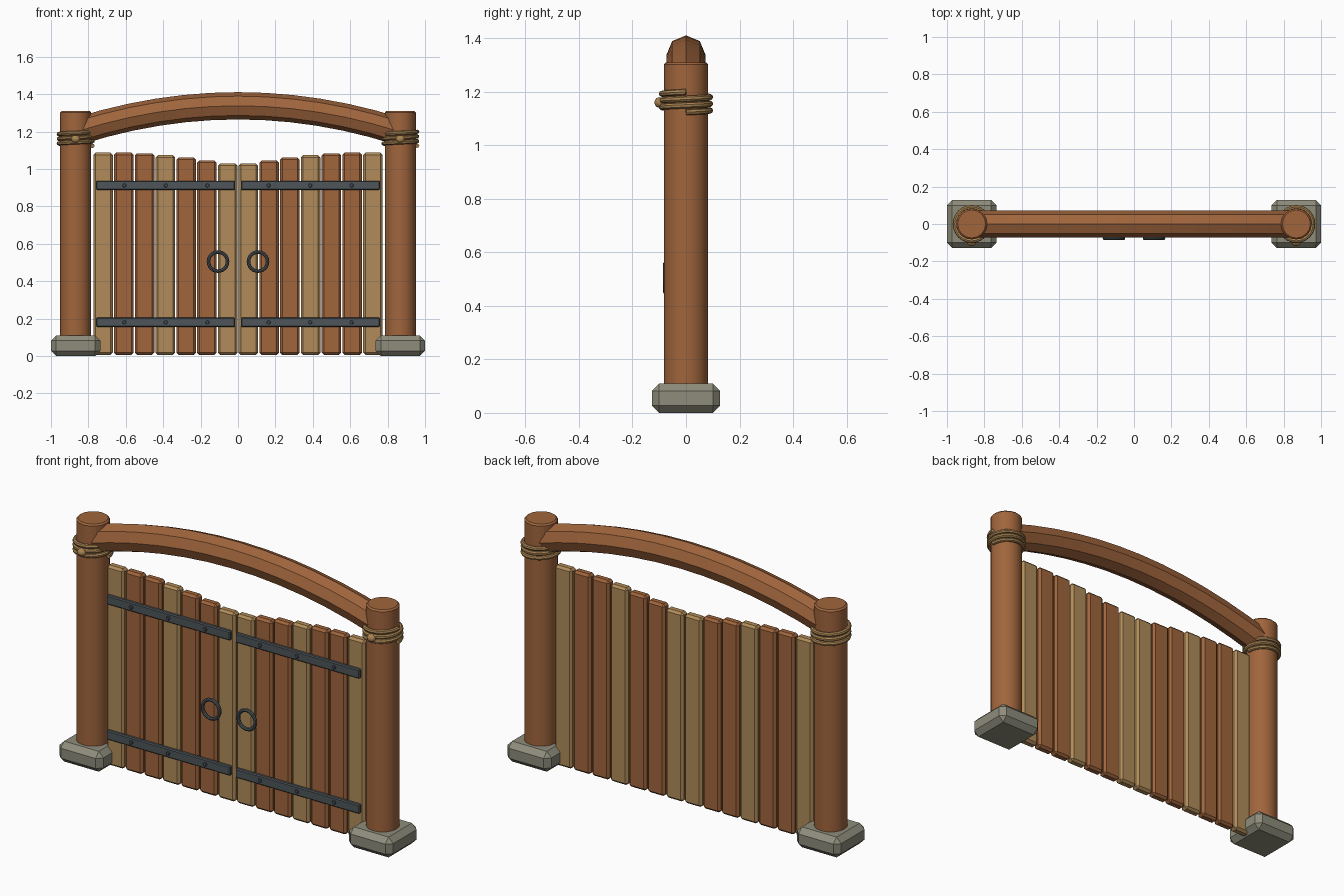
import bpy
import math

cube = bpy.data.objects.get("Cube")
if cube:
    bpy.data.objects.remove(cube, do_unlink=True)


def material(name, rgb):
    m = bpy.data.materials.new(name)
    m.use_nodes = True
    m.diffuse_color = (*rgb, 1)
    m.node_tree.nodes["Principled BSDF"].inputs["Base Color"].default_value = (*rgb, 1)
    return m


brown = material("brown wood", (0.352, 0.13, 0.046))
tan = material("tan wood", (0.44, 0.26, 0.1))
rope_tan = material("rope", (0.4, 0.23, 0.085))
iron = material("dark iron", (0.075, 0.09, 0.1))
stone = material("grey stone", (0.27, 0.265, 0.2))


def finish(name, mat, bevel=0, smooth=False):
    """Name and colour the active object, apply its scale, bevel it and set its shading."""
    obj = bpy.context.object
    obj.name = name
    obj.data.materials.append(mat)
    bpy.ops.object.transform_apply(location=False, rotation=True, scale=True)
    if bevel:
        mod = obj.modifiers.new("edge bevel", "BEVEL")
        mod.width = bevel
        mod.segments = 1
        mod.limit_method = 'ANGLE'
        mod.angle_limit = math.radians(40)
        bpy.ops.object.modifier_apply(modifier=mod.name)
    if smooth:
        bpy.ops.object.shade_smooth_by_angle(angle=math.radians(40))
    return obj


def box(name, mat, x, y, z, size, bevel):
    """A bevelled box given by its centre and full size."""
    bpy.ops.mesh.primitive_cube_add(size=1, location=(x, y, z))
    bpy.context.object.scale = size
    return finish(name, mat, bevel)


def tube(name, mat, points, radius, resolution):
    """A round capped tube along a list of points."""
    curve = bpy.data.curves.new(name, "CURVE")
    curve.dimensions = '3D'
    curve.bevel_depth = radius
    curve.bevel_resolution = resolution
    curve.use_fill_caps = True
    spline = curve.splines.new("POLY")
    spline.points.add(len(points) - 1)
    for p, co in zip(spline.points, points):
        p.co = (*co, 1)
    obj = bpy.data.objects.new(name, curve)
    bpy.context.collection.objects.link(obj)
    bpy.ops.object.select_all(action='DESELECT')
    obj.select_set(True)
    bpy.context.view_layer.objects.active = obj
    bpy.ops.object.convert(target='MESH')
    return finish(name, mat, smooth=True)


POST_X = 0.868
PLANK_TOPS = (1.03, 1.046, 1.062, 1.074, 1.084, 1.088, 1.088)  # centre outwards

for side, label in ((1, "left"), (-1, "right")):
    # Stone foot and round post
    box(f"{label}_stone_foot", stone, side * POST_X, 0, 0.055, (0.264, 0.256, 0.11), 0.028)
    bpy.ops.mesh.primitive_cylinder_add(vertices=16, radius=0.083, depth=1.305,
                                        location=(side * POST_X, 0, 0.6575))
    finish(f"{label}_post", brown, bevel=0.008, smooth=True)

    # Rope wound three times around the post, with a knot in front
    coil = []
    for i in range(73):
        a = i / 72 * 3 * math.tau
        coil.append((side * POST_X + 0.09 * math.cos(a), 0.09 * math.sin(a),
                     1.124 + 0.075 * i / 72))
    tube(f"{label}_rope", rope_tan, coil, 0.0115, 2)
    bpy.ops.mesh.primitive_uv_sphere_add(segments=12, ring_count=8, radius=0.02,
                                         location=(side * POST_X, -0.098, 1.16))
    bpy.context.object.scale = (1.2, 1, 1)
    finish(f"{label}_rope_knot", rope_tan, smooth=True)

    # Door planks, every third one tan
    for i, top in enumerate(PLANK_TOPS):
        box(f"{label}_plank_{i + 1}", tan if i % 3 == 0 else brown,
            side * (0.0555 + 0.111 * i), 0, (top + 0.006) / 2,
            (0.104, 0.05, top - 0.006), 0.012)

    # Iron straps with rivets
    for z, level in ((0.18, "lower"), (0.912, "upper")):
        box(f"{label}_{level}_strap", iron, side * 0.387, -0.034, z, (0.742, 0.022, 0.05), 0.005)
        for i in (1, 3, 5):
            bpy.ops.mesh.primitive_cylinder_add(vertices=8, radius=0.011, depth=0.014,
                                                location=(side * (0.0525 + 0.111 * i), -0.046, z),
                                                rotation=(math.pi / 2, 0, 0))
            finish(f"{label}_{level}_rivet_{i}", iron, bevel=0.003)

    # Ring handle
    bpy.ops.mesh.primitive_torus_add(major_segments=24, minor_segments=8,
                                     major_radius=0.051, minor_radius=0.0095,
                                     location=(side * 0.107, -0.077, 0.505),
                                     rotation=(math.pi / 2, 0, 0))
    finish(f"{label}_ring_handle", iron, smooth=True)

# Bowed top beam
arc = []
for i in range(13):
    t = i / 6 - 1
    arc.append((0.86 * t, 0, 1.338 - 0.137 * t * t))
tube("arched_beam", brown, arc, 0.073, 2)
